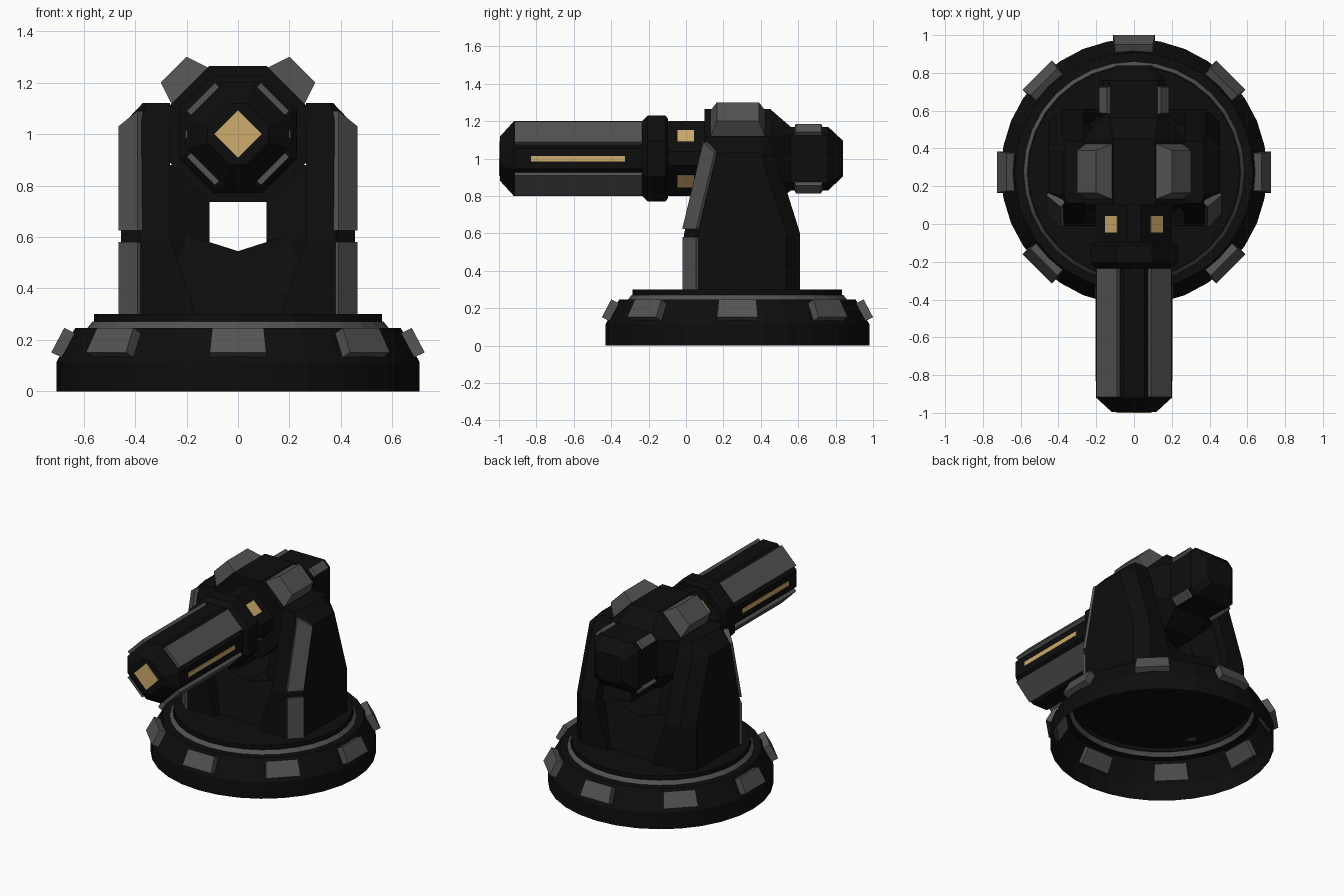
import bpy, bmesh
from math import sin, cos, pi, sqrt

if "Cube" in bpy.data.objects:
    bpy.data.objects.remove(bpy.data.objects["Cube"])


def material(name, r, g, b):
    m = bpy.data.materials.new(name)
    m.diffuse_color = (r, g, b, 1)
    m.use_nodes = True
    m.node_tree.nodes["Principled BSDF"].inputs["Base Color"].default_value = m.diffuse_color
    return m


BLACK = material("black_metal", 0.004, 0.004, 0.004)
GREY = material("dark_grey_plate", 0.085, 0.085, 0.085)
GOLD = material("gold_light", 0.61, 0.41, 0.155)
CY = 0.275       # centre of the round base
AXIS = 1.0       # height of the gun axis
R2 = sqrt(2)


def loft(name, rings, mat, bottom=True, top=True):
    """Skin a list of equal-length loops with flat quads."""
    bm = bmesh.new()
    vs = [[bm.verts.new(p) for p in r] for r in rings]
    n = len(rings[0])
    for a, b in zip(vs, vs[1:]):
        for i in range(n):
            j = (i + 1) % n
            bm.faces.new((a[i], a[j], b[j], b[i]))
    if bottom:
        bm.faces.new(vs[0][::-1])
    if top:
        bm.faces.new(vs[-1])
    bmesh.ops.recalc_face_normals(bm, faces=bm.faces)
    me = bpy.data.meshes.new(name)
    bm.to_mesh(me)
    bm.free()
    me.materials.append(mat)
    ob = bpy.data.objects.new(name, me)
    bpy.context.collection.objects.link(ob)
    return ob


def circle(r, z, n=32):
    return [(r * cos(2 * pi * i / n), CY + r * sin(2 * pi * i / n), z) for i in range(n)]


def octagon(y, c, s):
    """Octagon across the gun axis: |x|,|z| <= c and |x|+|z| <= s."""
    d = s - c
    pts = [(c, d), (d, c), (-d, c), (-c, d), (-c, -d), (-d, -c), (d, -c), (c, -d)]
    return [(x, y, AXIS + z) for x, z in pts]


def gun_part(name, sections, mat=BLACK):
    return loft(name, [octagon(*s) for s in sections], mat)


def diagonal_block(name, sx, sz, y0, y1, n0, n1, u0, u1, inset, mat):
    """Tapered plate on a diagonal side of the gun, n outward and u across."""
    rings = []
    for n, u, k in ((n0, u0, 0), (n1, u1, inset)):
        rings.append([(sx * (n + a * u) / R2, y, AXIS + sz * (n - a * u) / R2)
                      for a, y in ((-1, y0 + k), (1, y0 + k), (1, y1 - k), (-1, y1 - k))])
    return loft(name, rings, mat)


# Round base, open underneath
loft("base_skirt", [circle(0.705, 0), circle(0.705, 0.115), circle(0.632, 0.247),
                    circle(0.585, 0.247)], BLACK, False, False)
loft("base_trim_ring", [circle(0.585, 0.247), circle(0.565, 0.272)], GREY, False, False)
loft("base_deck", [circle(0.565, 0.272), circle(0.56, 0.272), circle(0.56, 0.30)], BLACK, False)

# Eight clamps around the skirt
for k in range(8):
    a = k * pi / 4
    section = [(0.725, 0.152, 0.11), (0.675, 0.247, 0.10),
               (0.60, 0.21, 0.10), (0.66, 0.12, 0.11)]
    rings = [[(r * cos(a) - s * w * sin(a), CY + r * sin(a) + s * w * cos(a), z)
              for r, z, w in section] for s in (-1, 1)]
    loft(f"base_clamp_{k + 1}", rings, GREY)

# Side towers with chamfered corners, inner ribs and edge plates
for side, label in ((-1, "left"), (1, "right")):
    rings = []
    for z, inner, mid, outer, f, b, c in ((0.30, 0.165, 0.38, 0.455, -0.01, 0.61, 0.075),
                                          (0.60, 0.265, 0.38, 0.455, -0.01, 0.61, 0.075),
                                          (1.03, 0.265, 0.38, 0.455, 0.09, 0.475, 0.075),
                                          (1.12, 0.265, 0.36, 0.37, 0.11, 0.44, 0.05)):
        rings.append([(side * x, y, z) for x, y in
                      ((inner, f), (mid, f), (outer, f + c),
                       (outer, b - c), (mid, b), (inner, b))])
    loft(f"{label}_tower", rings, BLACK)

    rings = []
    for z, f, b in ((0.29, 0.06, 0.55), (0.60, 0.06, 0.55), (0.88, 0.12, 0.47)):
        rings.append([(side * x, y, z) for x, y in
                      ((0.29, f), (0.11, f + 0.1), (0.11, b - 0.1), (0.29, b))])
    loft(f"{label}_inner_rib", rings, BLACK)

    for part, levels in (("lower", ((0.30, 0.30, 0, 0), (0.58, 0.58, 0, 0))),
                         ("upper", ((0.625, 0.625, 0, 0), (1.09, 1.03, 0.112, 0.098)))):
        rings = []
        for zi, zo, di, do in levels:
            rings.append([(side * x, y, z) for x, y, z in
                          ((0.39, -0.02 + di, zi), (0.464, 0.054 + do, zo),
                           (0.44, 0.085 + do, zo), (0.36, 0.005 + di, zi))])
        loft(f"{label}_{part}_edge_plate", rings, GREY)

# Saddle between the towers with a shallow valley on top
saddle = ((-0.28, 0.29), (-0.28, 0.635), (0, 0.545), (0.28, 0.635), (0.28, 0.29))
saddle = ((-0.28, 0.29), (-0.28, 0.63), (-0.11, 0.58), (0, 0.545),
          (0.11, 0.58), (0.28, 0.63), (0.28, 0.29))
loft("saddle", [[(x, y + s * (0.63 - z) * 0.25, z) for x, z in saddle]
                for y, s in ((0.12, -1), (0.50, 1))], BLACK)

# Gun body along the axis
gun_part("barrel", [(-0.995, 0.118, 0.152), (-0.92, 0.20, 0.256), (-0.20, 0.20, 0.256)])
gun_part("barrel_collar", [(-0.235, 0.20, 0.283), (-0.205, 0.23, 0.325),
                           (-0.11, 0.23, 0.325), (-0.095, 0.21, 0.297)])
gun_part("barrel_neck", [(-0.12, 0.20, 0.238), (0.12, 0.20, 0.238)])
gun_part("gun_housing", [(0.10, 0.265, 0.375), (0.45, 0.265, 0.375), (0.56, 0.17, 0.30)])
gun_part("gun_rear", [(0.54, 0.17, 0.30), (0.76, 0.17, 0.30), (0.84, 0.095, 0.16)])

# Muzzle light
g = 0.092
loft("muzzle_light", [[(g, y, AXIS), (0, y, AXIS + g), (-g, y, AXIS), (0, y, AXIS - g)]
                      for y in (-0.98, -1.0)], GOLD)

# Plates, lights and clips on the diagonal sides
for sx, h in ((-1, "left"), (1, "right")):
    for sz, v in ((-1, "lower"), (1, "upper")):
        diagonal_block(f"{h}_{v}_barrel_plate", sx, sz, -0.917, -0.235,
                       0.17, 0.204, 0.078, 0.078, 0, GREY)
        diagonal_block(f"{h}_{v}_neck_light", sx, sz, -0.045, 0.042,
                       0.15, 0.173, 0.0445, 0.0445, 0, GOLD)
        diagonal_block(f"{h}_{v}_rear_clip", sx, sz, 0.575, 0.735,
                       0.19, 0.232, 0.034, 0.030, 0.012, GREY)
    diagonal_block(f"{h}_shoulder_block", sx, 1, 0.125, 0.43,
                   0.247, 0.354, 0.106, 0.071, 0.04, GREY)
    # Long light strip on the barrel side
    loft(f"{h}_barrel_light", [[(sx * x, y, AXIS + z) for y, z in
                                ((-0.83, -0.015), (-0.325, -0.015), (-0.325, 0.015), (-0.83, 0.015))]
                               for x in (0.19, 0.204)], GOLD)
